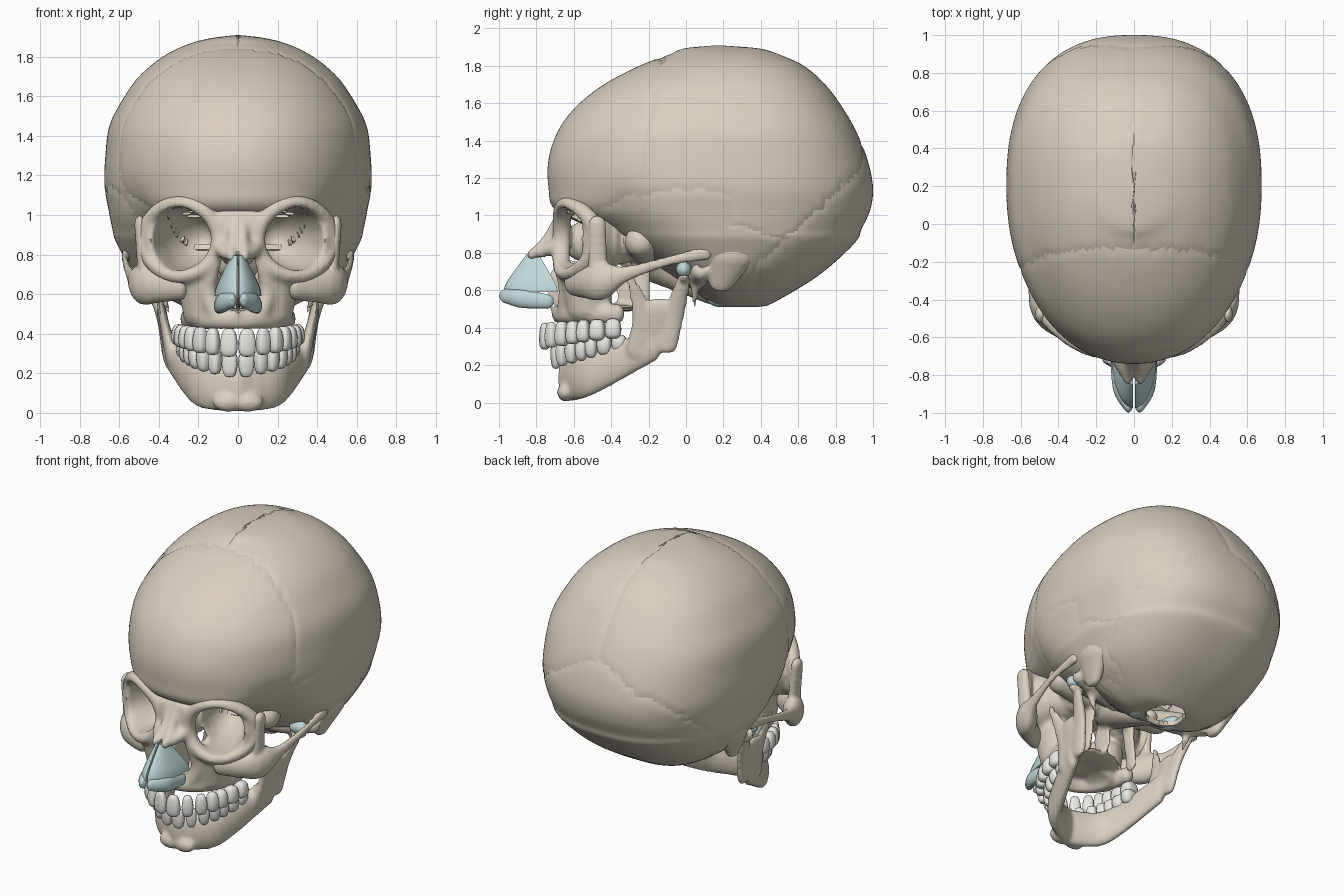
import bpy, bmesh, math
from mathutils import Vector, Matrix, noise
from math import sin, cos, pi

if "Cube" in bpy.data.objects:
    bpy.data.objects.remove(bpy.data.objects["Cube"])


def material(name, rgb):
    m = bpy.data.materials.new(name)
    m.diffuse_color = (*rgb, 1)
    m.use_nodes = True
    m.node_tree.nodes["Principled BSDF"].inputs["Base Color"].default_value = m.diffuse_color
    return m


BONE = material("bone", (0.70, 0.63, 0.53))
ENAMEL = material("enamel", (0.82, 0.81, 0.78))
CARTILAGE = material("cartilage", (0.52, 0.68, 0.69))

# Unit ball reused by every rounded part
ball = bmesh.new()
bmesh.ops.create_uvsphere(ball, u_segments=14, v_segments=10, radius=1)
BALL_V = [v.co.copy() for v in ball.verts]
BALL_F = [[v.index for v in f.verts] for f in ball.faces]
ball.free()


def power(v, e):
    return math.copysign(abs(v) ** e, v)


def spline(rows, k):
    """Smoothly interpolated rows, k steps per span."""
    out = []
    for i in range(len(rows) - 1):
        p0, p1, p2, p3 = (rows[max(0, min(len(rows) - 1, i + d))] for d in (-1, 0, 1, 2))
        for s in range(k):
            t = s / k
            out.append([0.5 * (2 * b + (c - a) * t + (2 * a - 5 * b + 4 * c - d) * t * t
                               + (3 * b - a - 3 * c + d) * t ** 3)
                        for a, b, c, d in zip(p0, p1, p2, p3)])
    return out + [list(rows[-1])]


def frame(c, r, yaw=0.0):
    return Matrix.Translation(c) @ Matrix.Rotation(yaw, 4, 'Z') @ Matrix.Diagonal((*r, 1))


def ellipsoid(part, c, r, yaw=0.0, square=1.0):
    m, n = frame(c, r, yaw), len(part[0])
    part[0].extend(m @ (v if square == 1 else Vector([power(q, square) for q in v])) for v in BALL_V)
    part[1].extend([i + n for i in f] for f in BALL_F)


def pair(part, c, r, yaw=0.0):
    """Ellipsoid on both sides."""
    for s in (1, -1):
        ellipsoid(part, (s * c[0], c[1], c[2]), r, s * yaw)


def chain(part, rows, stretch=(1, 1, 1), k=8):
    """Mirrored string of overlapping ellipsoids along x, y, z, radius."""
    for x, y, z, r in spline(rows, k):
        pair(part, (x, y, z), [max(r * q, .01) for q in stretch])


def apply(ob):
    dg = bpy.context.evaluated_depsgraph_get()
    ob.data = bpy.data.meshes.new_from_object(ob.evaluated_get(dg))
    ob.modifiers.clear()


def finish(name, part, mat, voxel=0, smooth=0, hollows=(), thick=0, angle=40):
    me = bpy.data.meshes.new(name)
    me.from_pydata(part[0], [], part[1])
    ob = bpy.data.objects.new(name, me)
    bpy.context.collection.objects.link(ob)

    def fuse():
        m = ob.modifiers.new("fuse", 'REMESH')
        m.mode, m.voxel_size = 'VOXEL', voxel
    if hollows:  # press the fused surface back onto the far wall of each hollow
        fuse()
        apply(ob)
        for m, axis, sign in hollows:
            inv = m.inverted()
            for v in ob.data.vertices:
                q = inv @ v.co
                if q.length_squared < 1:
                    q[axis] = sign * math.sqrt(1 - q.length_squared + q[axis] ** 2)
                    v.co = m @ q
    if voxel:
        fuse()
    if smooth:
        ob.modifiers.new("smooth", 'SMOOTH').iterations = smooth
    if thick:
        m = ob.modifiers.new("thickness", 'SOLIDIFY')
        m.thickness, m.offset = thick, -1
    if ob.modifiers:
        apply(ob)
    ob.data.materials.clear()
    ob.data.materials.append(mat)
    ob.data.shade_smooth()
    ob.data.set_sharp_from_angle(angle=math.radians(angle))


# Eye socket hollows, shared by the braincase and the face
SOCKETS = [frame((s * .285, -.60, .88), (.152, .36, .16), s * .35) for s in (1, -1)]
orb_inv = SOCKETS[0].inverted()

# Braincase: horizontal rings (z, front y, back y, half width)
RINGS = [(1.91, .165, .175, .003), (1.893, -.01, .39, .14), (1.86, -.09, .5, .26), (1.8, -.25, .63, .38),
         (1.7, -.44, .745, .5), (1.58, -.59, .835, .585), (1.45, -.685, .91, .65), (1.3, -.735, .97, .67),
         (1.15, -.735, 1, .675), (1.03, -.7, .985, .655), (.93, -.5, .94, .635), (.85, -.36, .9, .61),
         (.68, -.08, .71, .5), (.54, .12, .48, .28), (.51, .2, .4, .12)]
N = 200
verts = []
rings = spline(RINGS, 6)
for z, yf, yb, w in rings:
    yc = min(max(.2, yf + .35 * (yb - yf)), yb - .35 * (yb - yf))
    for j in range(N):
        c, s = cos(2 * pi * j / N), sin(2 * pi * j / N)
        e = 2 / (2.4 if s > 0 else 2.1)
        x = w * power(c, e)
        y = yc + (yb - yc if s > 0 else yc - yf) * power(s, e)
        x *= 1 - .1 * math.exp(-((y + .38) / .16) ** 2 - ((z - .98) / .16) ** 2)
        verts.append(Vector((x, y, z)))


def bone_at(p):
    """Which skull bone a point of the braincase belongs to."""
    q = p + .022 * noise.noise_vector(p * 28)
    x, y, z = abs(q.x), q.y, q.z
    if (p.x / .12) ** 2 + ((p.y - .3) / .13) ** 2 < 1 and p.z < .62:
        return None
    if (orb_inv @ Vector((abs(p.x), p.y, p.z))).length < 1:
        return None
    if y > .38 and z < .87 + .9 * (y - .53) + .55 * max(0, .3 - x) or z < .62:
        return "occipital_bone"
    if y < -.25 and z < 1.1 - max(0, -.33 - y) * .6 and x > .25:
        return "sphenoid_wings"
    if y < -.13 - .2 * (1.85 - z) and z > .9:
        return "frontal_bone"
    if z < (1.15 - .9 * y * y if y < .24 else .96 - .35 * (y - .25)):
        return "temporal_bones"
    return "parietal_right" if q.x < 0 else "parietal_left"


groups, touching = {}, [set() for _ in verts]
for i in range(len(rings) - 1):
    for j in range(N):
        a, b = i * N + j, i * N + (j + 1) % N
        f = (a, a + N, b + N, b)
        g = bone_at((verts[a] + verts[b + N]) / 2)
        if g:
            groups.setdefault(g, []).append(f)
            for k in f:
                touching[k].add(g)
# Sutures: sink the shared borders a little
for v, t in zip(verts, touching):
    if len(t) > 1:
        v += (Vector((0, .15, 1.1)) - v) * .006
for g, faces in groups.items():
    used = {k: n for n, k in enumerate(sorted({k for f in faces for k in f}))}
    finish(g, ([verts[k] for k in used], [[used[k] for k in f] for f in faces]), BONE, thick=.03)

# Facial bones, fused
p = ([], [])
for i in range(36):  # socket rims
    c, s = cos(i * pi / 18), sin(i * pi / 18)
    pair(p, (.29 + .188 * c, -.57 + .095 * c - .06 * s * s, .875 + .185 * s), (.038, .05, .04))
for i in range(14):  # tooth ridge
    t = i * pi / 26
    pair(p, (.25 * sin(t), -.37 - .305 * cos(t), .475), (.045, .045, .055))
chain(p, [(.285, -.52, .875, .19), (.12, -.14, .86, .07)], (1, .4, 1))  # socket walls
chain(p, [(.19, -.53, .66, .12), (.18, -.52, .5, .1)], (1, 1.2, .8))  # upper jaw
chain(p, [(.12, -.64, .52, .05), (.15, -.64, .62, .045), (.115, -.68, .78, .036), (.07, -.66, .98, .05)])
chain(p, [(.02, -.66, 1, .04), (.025, -.735, .88, .03), (.035, -.825, .79, .027)])  # nasal bones
chain(p, [(.055, -.78, .8, .03), (.085, -.71, .83, .04)])
ellipsoid(p, (0, -.45, .86), (.11, .22, .13))
ellipsoid(p, (0, -.7, .51), (.02, .035, .02))
ellipsoid(p, (0, -.46, .505), (.22, .2, .025))  # palate
ellipsoid(p, (0, -.3, .62), (.016, .08, .14))  # vomer
chain(p, [(.15, -.24, .76, .06), (.18, -.24, .47, .05)], (.35, 1, 1))  # pterygoid plates
chain(p, [(0, -.2, .77, .14), (0, .14, .57, .06)], (1, 1, .8))  # skull base
chain(p, [(.15, -.2, .82, .1), (.38, -.24, .86, .09)])
nose_hole = (frame((0, -.66, .64), (.09, .22, .13)), 1, 1)
palate = (frame((0, -.46, .42), (.185, .2, .07)), 2, 1)
finish("facial_bones", p, BONE, .013, 5, [(m, 1, 1) for m in SOCKETS] + [nose_hole, palate])

# Thin nasal septum
p = ([], [])
ellipsoid(p, (0, -.62, .62), (.012, .12, .14))
finish("septum", p, BONE)

# Cheekbones and arches
p = ([], [])
chain(p, [(.29, -.6, .64, .07), (.41, -.53, .64, .085), (.485, -.45, .65, .1), (.535, -.33, .685, .045),
          (.567, -.1, .755, .028), (.565, .11, .8, .04)], (.6, .75, 1), 14)
chain(p, [(.475, -.47, .7, .055), (.495, -.475, .95, .05)], (.6, 1, 1))
finish("cheekbones", p, BONE, .012, 4)

# Mastoid, petrous and styloid parts of the temporal bones, with ear openings
p = ([], [])
chain(p, [(.52, .24, .8, .1), (.485, .19, .64, .05)], (.7, 1.4, 1))
chain(p, [(.5, .08, .7, .05), (.33, .06, .68, .07), (.15, 0, .68, .055)])
chain(p, [(.39, .05, .64, .03), (.35, .045, .51, .01)])
finish("ear_processes", p, BONE, .012, 3,
       [(frame((s * .56, .085, .745), (.09, .028, .032)), 0, -s) for s in (1, -1)])

# Lower jaw: body, chin, then rear edge, front edge and middle of the upright branches
p = ([], [])
chain(p, [(0, -.635, .13, .125), (.17, -.55, .14, .12), (.25, -.42, .19, .11), (.345, -.17, .32, .1)],
      (.4, .4, 1), 12)
pair(p, (.05, -.645, .055), (.08, .045, .05))
chain(p, [(.36, -.1, .32, .06), (.39, -.055, .5, .055), (.445, -.015, .64, .04)], (.45, 1, 1))
pair(p, (.455, -.01, .67), (.06, .03, .03))
chain(p, [(.34, -.24, .3, .08), (.375, -.23, .46, .06), (.42, -.3, .67, .025)], (.35, 1, 1))
chain(p, [(.35, -.16, .32, .1), (.385, -.14, .5, .1)], (.25, 1, .6))
finish("lower_jaw", p, BONE, .013, 4)

# Teeth along elliptical dental arches
for name, ax, ay, back, z0, rise, h, up in (("upper_teeth", .288, .39, -.37, .355, .04, .072, 1),
                                            ("lower_teeth", .262, .36, -.34, .245, .07, .065, -1)):
    p = ([], [])
    for i, t in enumerate((.16, .46, .72, .93, 1.1, 1.3, 1.52)):
        x, y, cz = ax * sin(t), back - ay * cos(t), z0 + rise * i / 6
        wide = (.044 if i in (0, 5, 6) else .036) * ax / .288
        yaw = math.atan2(ay * sin(t), ax * cos(t))
        for s in (1, -1):
            first = len(p[0])
            ellipsoid(p, (s * x, y, cz), (wide, .027 + .004 * i, h - .003 * i), s * yaw, .6)
            for v in p[0][first:]:  # narrow towards the root
                k = 1 - .22 * max(0, up * (v.z - cz) / h)
                v.x, v.y = s * x + (v.x - s * x) * k, y + (v.y - y) * k
    finish(name, p, ENAMEL, angle=70)

# Nose cartilage: side sheets lofted from quarter rings, then nostril wings
p = ([], [])
for s in (1, -1):
    rows = spline([(.795, -.85, -.79, .03), (.65, -.955, -.705, .1), (.59, -.975, -.685, .115)], 6)
    n = len(p[0])
    for z, yf, yb, w in rows:
        p[0].extend(Vector((s * (.005 + w * sin(a * pi / 24)), yb + (yf - yb) * cos(a * pi / 24), z))
                    for a in range(13))
        p[0].append(Vector((s * .005, yb, z)))
    last = n + 14 * (len(rows) - 1)
    faces = [(n + 14 * r + k, n + 14 * r + (k - 1) % 14, n + 14 * r + 14 + (k - 1) % 14, n + 14 * r + 14 + k)
             for r in range(len(rows) - 1) for k in range(14)]
    faces += [tuple(range(n, n + 14)), tuple(range(last + 13, last - 1, -1))]
    p[1].extend(f[::s] for f in faces)
finish("nose_side_cartilage", p, CARTILAGE)
p = ([], [])
chain(p, [(.03, -.965, .57, .04), (.08, -.87, .555, .052), (.1, -.74, .54, .04)], (.6, .9, 1))
finish("nostril_cartilage", p, CARTILAGE, .01, 3)

# Joint cartilage at the jaw hinges and neck joint
p = ([], [])
pair(p, (.46, -.012, .712), (.065, .042, .045))
pair(p, (.13, .19, .55), (.05, .08, .04), -.3)
finish("joint_cartilage", p, CARTILAGE)
